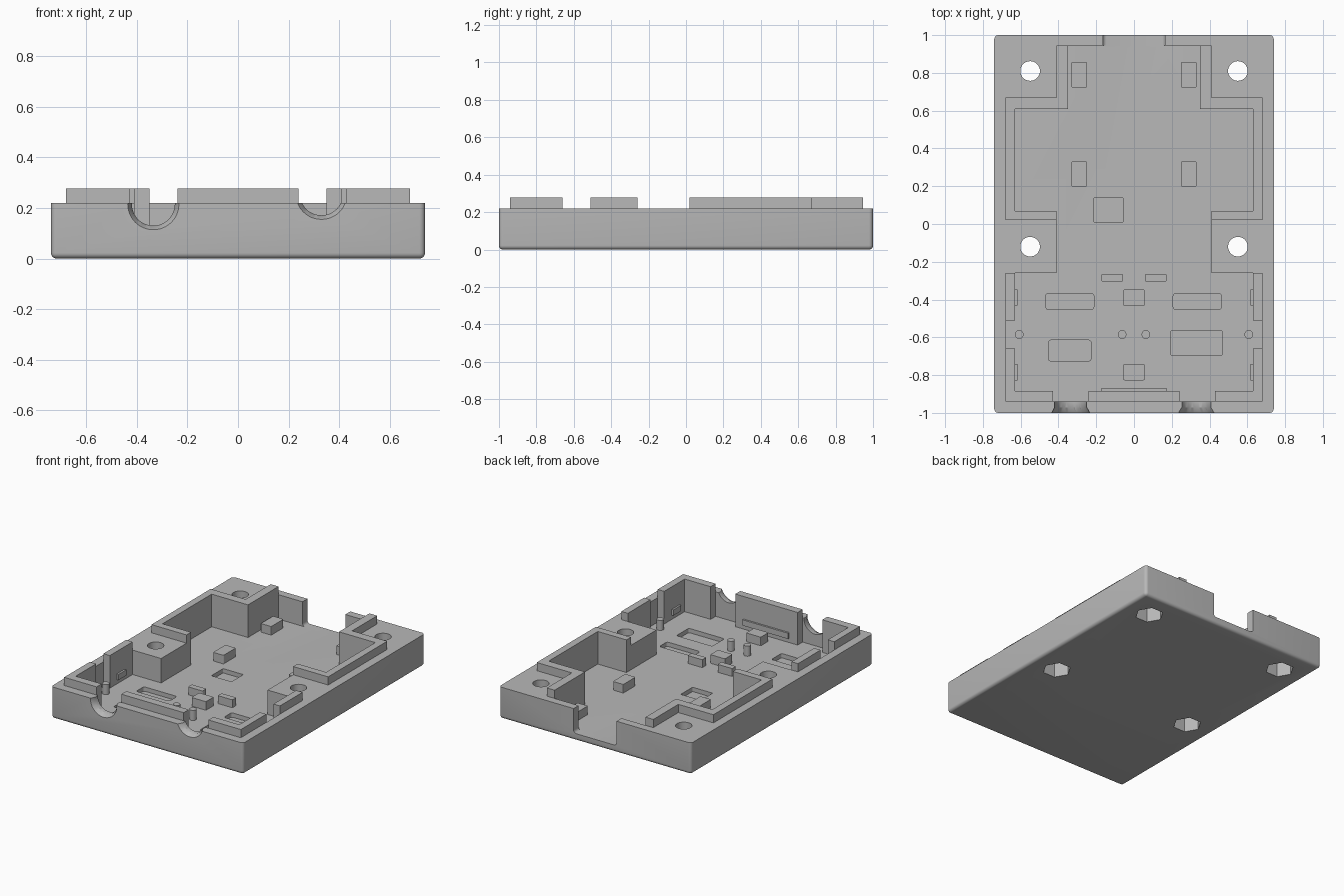
import bpy, bmesh, math
from mathutils import Matrix

cube = bpy.data.objects.get("Cube")
if cube:
    bpy.data.objects.remove(cube, do_unlink=True)

TOP, RIM, FLOOR = 0.22, 0.277, 0.05

grey = bpy.data.materials.new("plain_grey")
grey.use_nodes = True
grey.diffuse_color = (0.48, 0.48, 0.48, 1)
grey.node_tree.nodes["Principled BSDF"].inputs["Base Color"].default_value = (0.48, 0.48, 0.48, 1)


def make(name, bm):
    bmesh.ops.recalc_face_normals(bm, faces=bm.faces)
    mesh = bpy.data.meshes.new(name)
    bm.to_mesh(mesh)
    bm.free()
    mesh.materials.append(grey)
    obj = bpy.data.objects.new(name, mesh)
    bpy.context.collection.objects.link(obj)
    return obj


def prism(name, outline, z0, z1):
    bm = bmesh.new()
    face = bm.faces.new([bm.verts.new((x, y, z0)) for x, y in outline])
    up = bmesh.ops.extrude_face_region(bm, geom=[face])["geom"]
    bmesh.ops.translate(bm, vec=(0, 0, z1 - z0),
                        verts=[v for v in up if isinstance(v, bmesh.types.BMVert)])
    return make(name, bm)


def box(name, x, y, w, d, z0, z1, round_by=0, axis=2):
    """Box centred on x, y; edges along the axis may be rounded."""
    bm = bmesh.new()
    bmesh.ops.create_cube(bm, size=1, matrix=Matrix.Translation((x, y, (z0 + z1) / 2))
                          @ Matrix.Diagonal((w, d, z1 - z0, 1)))
    if round_by:
        edges = [e for e in bm.edges
                 if abs((e.verts[0].co - e.verts[1].co).normalized()[axis]) > 0.9]
        bmesh.ops.bevel(bm, geom=edges, offset=round_by, segments=4, profile=0.5, affect='EDGES')
    return make(name, bm)


def rod(name, matrix, r1, r2, depth, sides):
    bm = bmesh.new()
    bmesh.ops.create_cone(bm, cap_ends=True, segments=sides, radius1=r1, radius2=r2,
                          depth=depth, matrix=matrix)
    return make(name, bm)


def upright(name, x, y, r, z0, z1, sides=32, turn=0):
    place = Matrix.Translation((x, y, (z0 + z1) / 2)) @ Matrix.Rotation(turn, 4, 'Z')
    return rod(name, place, r, r, z1 - z0, sides)


def cut(target, cutter):
    mod = target.modifiers.new("cut", 'BOOLEAN')
    mod.operation, mod.solver, mod.object = 'DIFFERENCE', 'EXACT', cutter
    bpy.context.view_layer.objects.active = target
    bpy.ops.object.modifier_apply(modifier=mod.name)
    bpy.data.objects.remove(cutter, do_unlink=True)


def flip(outline):
    return [(-x, y) for x, y in reversed(outline)]


# Case body with rounded corners and a rounded underside
bm = bmesh.new()
bmesh.ops.create_cube(bm, size=1, matrix=Matrix.Translation((0, 0, TOP / 2))
                      @ Matrix.Diagonal((1.48, 2, TOP, 1)))
soft = [e for e in bm.edges if min(v.co.z for v in e.verts) < 0.01]
bmesh.ops.bevel(bm, geom=soft, offset=0.022, segments=5, profile=0.5, affect='EDGES')
body = make("case_body", bm)

# Stepped cavity
half = [(.35, .945), (.35, .61), (.63, .61), (.63, .07), (.41, .07), (.41, -.26),
        (.63, -.26), (.63, -.51), (.68, -.51), (.68, -.66), (.63, -.66), (.63, -.885),
        (.43, -.885), (.43, -.94), (.24, -.94), (.24, -.885)]
cut(body, prism("cavity", half + flip(half), FLOOR, 0.4))

# Back slot with rounded lower corners
cut(body, box("back_slot", 0, 1.0, 0.33, 0.12, FLOOR, 0.4, 0.02, axis=1))

# Flared round cable openings in the front wall
for x, z in ((-.335, .215), (.33, .256)):
    toward = Matrix.Rotation(math.pi / 2, 4, 'X')
    cut(body, rod("opening", Matrix.Translation((x, -.98, z)) @ toward, .085, .085, 0.1, 48))
    cut(body, rod("flare", Matrix.Translation((x, -.985, z)) @ toward, .082, .104, 0.04, 48))

# Screw holes with hexagonal nut pockets underneath
for x in (-.55, .55):
    for y in (-.12, .81):
        cut(body, upright("screw_hole", x, y, .052, -.1, .4))
        cut(body, upright("nut_pocket", x, y, .092, -.1, .1, 6, math.pi / 6))

# Shallow pockets in the floor
for x, y, w, d, r in ((-.135, .075, .155, .13, .006), (-.34, -.41, .255, .085, .015),
                      (.335, -.41, .255, .085, .015), (-.34, -.67, .225, .11, .012),
                      (.33, -.63, .275, .135, .012)):
    cut(body, box("floor_pocket", x, y, w, d, FLOOR - .03, .1, r))

bpy.ops.object.select_all(action='DESELECT')
body.select_set(True)
bpy.context.view_layer.objects.active = body
bpy.ops.object.shade_smooth_by_angle(angle=math.radians(30))

# Raised rim pieces, mirrored left and right
rims = {
    "rear_rim": [(.35, .945), (.41, .945), (.41, .67), (.68, .67), (.68, .02),
                 (.41, .02), (.41, .07), (.63, .07), (.63, .61), (.35, .61)],
    "side_rim": [(.63, -.26), (.68, -.26), (.68, -.51), (.63, -.51)],
    "corner_rim": [(.63, -.66), (.68, -.66), (.68, -.94), (.43, -.94), (.43, -.885), (.63, -.885)],
}
for name, outline in rims.items():
    prism(name + "_left", outline, TOP, RIM)
    prism(name + "_right", flip(outline), TOP, RIM)
box("front_rim", 0, -.9125, .48, .055, TOP, RIM)

# Support blocks and locating pins on the floor
for side, s in (("left", 1), ("right", -1)):
    for y in (.79, .265):
        box("board_support_" + side, s * .29, y, .08, .135, FLOOR, .11, .006)
    box("small_support_" + side, s * .115, -.285, .112, .042, FLOOR, .105, .006)
    for x in (.063, .608):
        upright("pin_" + side, s * x, -.585, .023, FLOOR, .12, 24)
    # Small clips on the side walls
    for y in (-.39, -.785):
        box("side_clip_" + side, s * .624, y, .014, .085, .08, .12)
for y in (-.39, -.785):
    box("centre_support", 0, y, .112, .085, FLOOR, .11, .006)

# Ledge on the inside of the front wall
box("front_ledge", 0, -.879, .35, .014, .08, .12)
